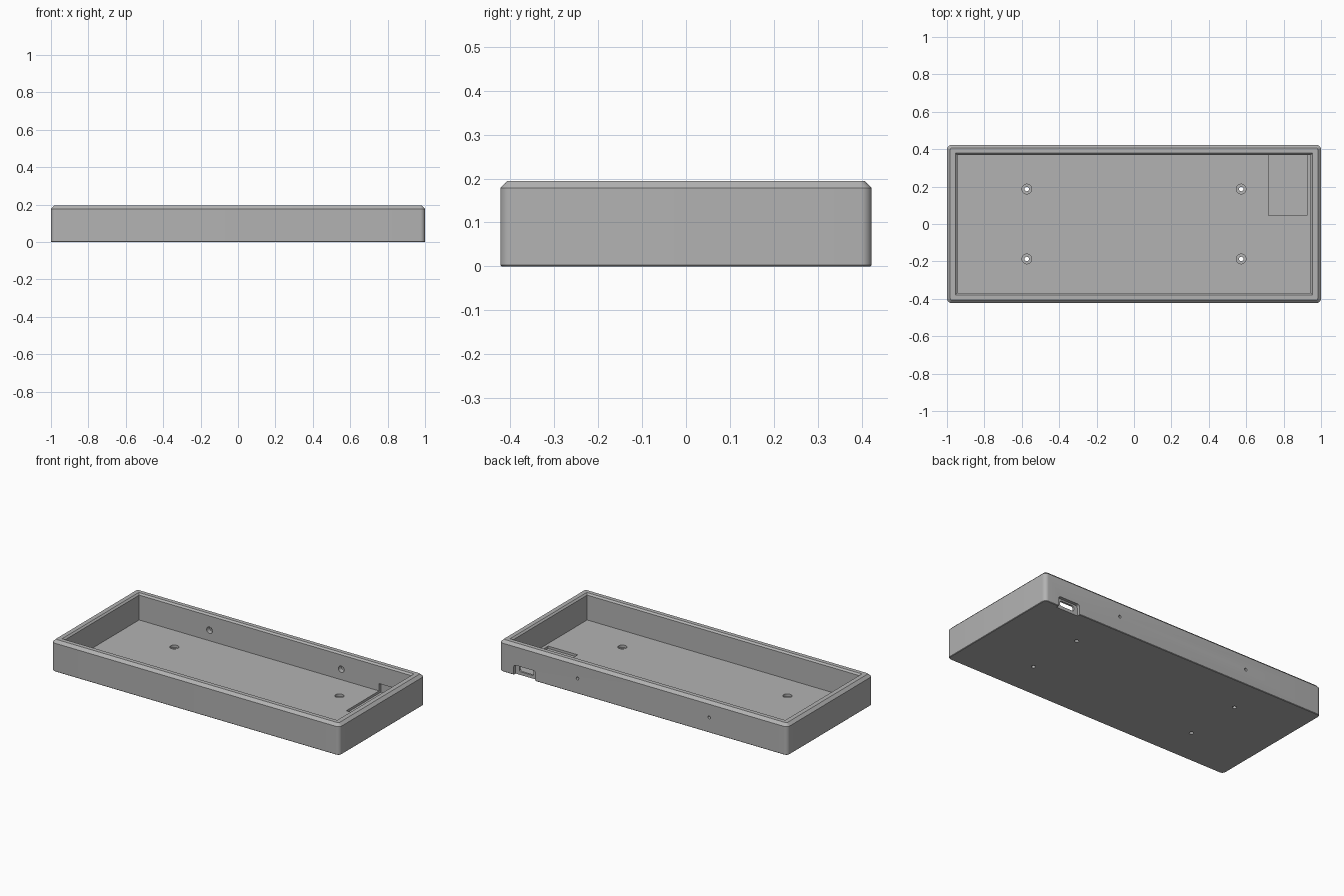
import bpy, bmesh, math
from mathutils import Matrix

cube = bpy.data.objects.get("Cube")
if cube:
    bpy.data.objects.remove(cube, do_unlink=True)

HX, HY, H, FLOOR = 1.0, 0.423, 0.195, 0.029

grey = bpy.data.materials.new("mid_grey")
grey.use_nodes = True
colour = (0.45, 0.45, 0.45, 1)
grey.diffuse_color = colour
grey.node_tree.nodes["Principled BSDF"].inputs["Base Color"].default_value = colour


def make_object(name, bm):
    bmesh.ops.recalc_face_normals(bm, faces=bm.faces)
    mesh = bpy.data.meshes.new(name)
    bm.to_mesh(mesh)
    bm.free()
    mesh.materials.append(grey)
    ob = bpy.data.objects.new(name, mesh)
    bpy.context.collection.objects.link(ob)
    return ob


def loft(name, rings):
    """Closed solid through rings of equal point count."""
    bm = bmesh.new()
    loops = [[bm.verts.new(p) for p in ring] for ring in rings]
    n = len(loops[0])
    for a, b in zip(loops, loops[1:]):
        for i in range(n):
            j = (i + 1) % n
            bm.faces.new((a[i], a[j], b[j], b[i]))
    bm.faces.new(loops[0][::-1])
    bm.faces.new(loops[-1])
    return make_object(name, bm)


def rounded_ring(hx, hy, r, z, steps=8):
    pts = []
    for k, (sx, sy) in enumerate(((1, 1), (-1, 1), (-1, -1), (1, -1))):
        for s in range(steps + 1):
            a = (k + s / steps) * math.pi / 2
            pts.append((sx * (hx - r) + r * math.cos(a),
                        sy * (hy - r) + r * math.sin(a), z))
    return pts


def rect_ring(hx, hy, z):
    return [(hx, hy, z), (-hx, hy, z), (-hx, -hy, z), (hx, -hy, z)]


def box(name, x, y, z, corner=0):
    """Box from ranges; corner rounds the edges running along y."""
    bm = bmesh.new()
    bmesh.ops.create_cube(bm, size=1)
    for v in bm.verts:
        v.co = [sum(r) / 2 + c * (r[1] - r[0]) for r, c in zip((x, y, z), v.co)]
    if corner:
        edges = [e for e in bm.edges
                 if abs(e.verts[0].co.y - e.verts[1].co.y) > 0.001]
        bmesh.ops.bevel(bm, geom=edges, offset=corner, segments=5,
                        profile=0.5, affect='EDGES')
    return make_object(name, bm)


def cylinder(name, centre, radius, depth, along_y=False):
    bm = bmesh.new()
    turn = Matrix.Rotation(math.pi / 2 if along_y else 0, 4, 'X')
    bmesh.ops.create_cone(bm, cap_ends=True, segments=28, radius1=radius,
                          radius2=radius, depth=depth,
                          matrix=Matrix.Translation(centre) @ turn)
    return make_object(name, bm)


# Outer shell with rounded corners and a chamfered top edge
tray = loft("case_tray", [
    rounded_ring(HX - 0.003, HY - 0.003, 0.022, 0),
    rounded_ring(HX, HY, 0.025, 0.003),
    rounded_ring(HX, HY, 0.025, H - 0.017),
    rounded_ring(HX - 0.017, HY - 0.017, 0.01, H)])

# Cavity with a chamfered mouth
cutters = [loft("cavity_cutter", [
    rect_ring(0.945, 0.37, FLOOR),
    rect_ring(0.945, 0.37, H - 0.01),
    rect_ring(0.955, 0.38, H),
    rect_ring(0.955, 0.38, H + 0.05)])]

# Board pocket, plug recess in the back wall and port opening
cutters += [
    box("pocket_cutter", (0.72, 0.925), (0.045, 0.39), (0.014, 0.075)),
    box("plug_recess_cutter", (0.75, 0.9), (0.403, 0.5), (-0.05, 0.063), 0.014),
    box("port_cutter", (0.775, 0.875), (0.3, 0.5), (0.02, 0.053), 0.01)]

# Counterbored screw holes in the floor
for sx in (-1, 1):
    for sy in (-1, 1):
        x, y = sx * 0.573, sy * 0.187
        cutters.append(cylinder("floor_hole_cutter", (x, y, 0), 0.012, 0.2))
        cutters.append(cylinder("floor_bore_cutter", (x, y, 0.064), 0.026, 0.1))

# Counterbored screw holes in the back wall
for sx in (-1, 1):
    cutters.append(cylinder("wall_hole_cutter", (sx * 0.457, 0.4, 0.095),
                            0.009, 0.2, True))
    cutters.append(cylinder("wall_bore_cutter", (sx * 0.457, 0.35, 0.095),
                            0.02, 0.1, True))

for c in cutters:
    mod = tray.modifiers.new(c.name, 'BOOLEAN')
    mod.operation = 'DIFFERENCE'
    mod.solver = 'EXACT'
    mod.object = c

# Apply the cuts, then discard the cutters
bpy.context.view_layer.update()
graph = bpy.context.evaluated_depsgraph_get()
result = bpy.data.meshes.new_from_object(tray.evaluated_get(graph))
tray.modifiers.clear()
tray.data = result
for c in cutters:
    bpy.data.objects.remove(c, do_unlink=True)

bpy.ops.object.select_all(action='DESELECT')
tray.select_set(True)
bpy.context.view_layer.objects.active = tray
bpy.ops.object.shade_smooth_by_angle(angle=math.radians(30))
